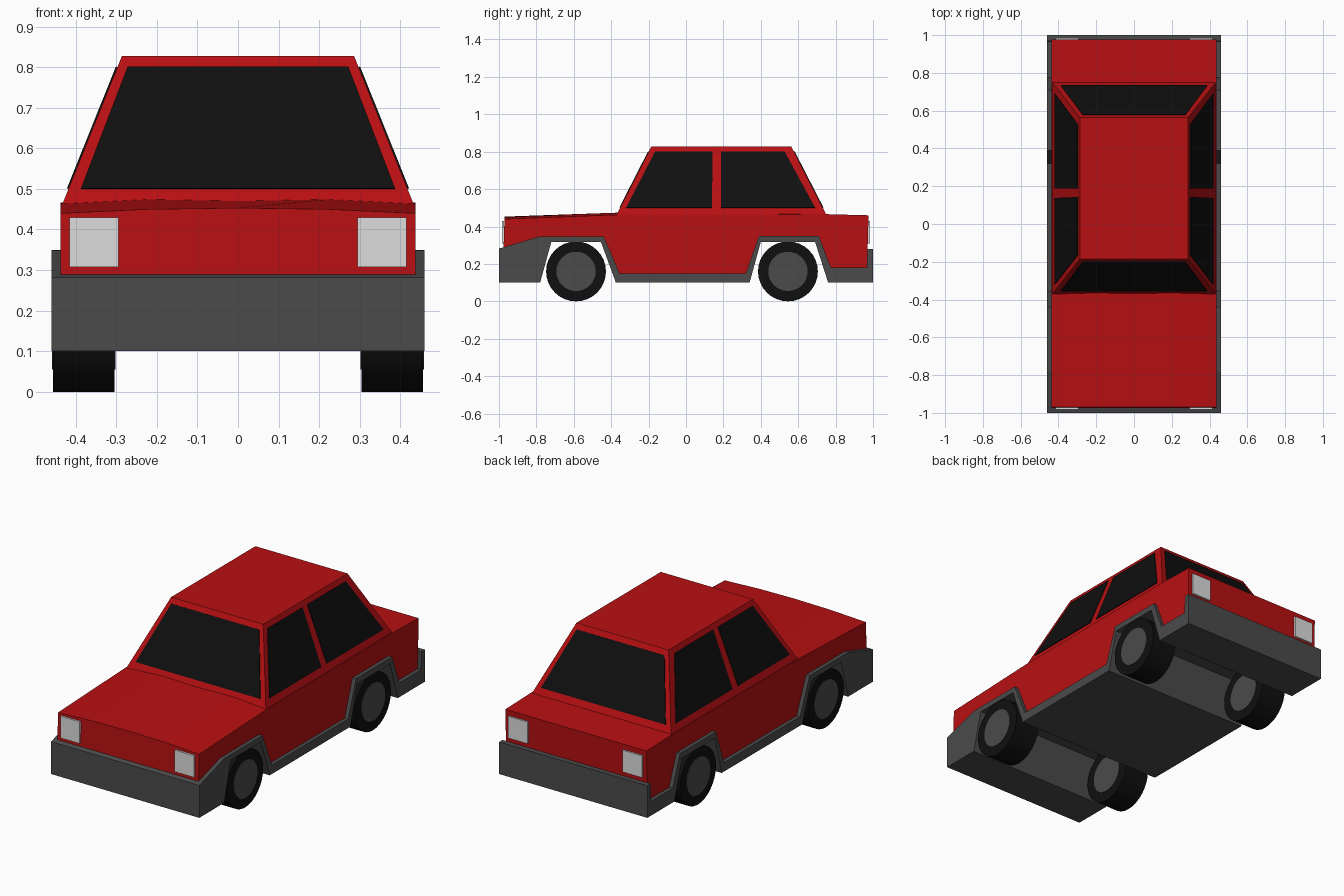
import bpy, bmesh, math
from mathutils import Vector

if "Cube" in bpy.data.objects:
    bpy.data.objects.remove(bpy.data.objects["Cube"])


def material(name, r, g, b):
    m = bpy.data.materials.new(name)
    m.diffuse_color = (r, g, b, 1)
    m.use_nodes = True
    m.node_tree.nodes["Principled BSDF"].inputs["Base Color"].default_value = m.diffuse_color
    return m


RED = material("red paint", 0.48, 0.005, 0.006)
GREY = material("grey trim", 0.07, 0.07, 0.07)
BLACK = material("black glass and rubber", 0.005, 0.005, 0.005)
WHITE = material("light lens", 0.72, 0.72, 0.72)


def finish(bm, name, mat):
    bmesh.ops.recalc_face_normals(bm, faces=bm.faces)
    me = bpy.data.meshes.new(name)
    bm.to_mesh(me)
    bm.free()
    me.materials.append(mat)
    ob = bpy.data.objects.new(name, me)
    bpy.context.collection.objects.link(ob)
    return ob


def loft(name, sections, mat):
    """Solid through a list of matching closed loops."""
    bm = bmesh.new()
    rings = [[bm.verts.new(p) for p in s] for s in sections]
    n = len(rings[0])
    for a, b in zip(rings, rings[1:]):
        for i in range(n):
            j = (i + 1) % n
            bm.faces.new((a[i], a[j], b[j], b[i]))
    bm.faces.new(rings[0])
    bm.faces.new(rings[-1])
    return finish(bm, name, mat)


# Grey lower shell: side profile with wheel arches, extruded across the width
trim = [(-1, .282), (-.78, .348), (-.44, .348), (-.355, .15), (.32, .15),
        (.39, .35), (.71, .35), (.775, .18), (.967, .18), (.97, .28), (1, .28),
        (1, .10), (.76, .10), (.69, .318), (.40, .318), (.34, .10),
        (-.375, .10), (-.455, .318), (-.72, .318), (-.78, .10), (-1, .10)]
loft("lower_trim", [[(x, y, z) for y, z in trim] for x in (-.46, .46)], GREY)

# Red body: slices across the width, bonnet and boot slightly crowned
under = [(.968, .17), (.77, .17), (.705, .34), (.395, .34), (.325, .14),
         (-.36, .14), (-.445, .338), (-.78, .338), (-.976, .272)]
slices = []
for x, nose, cowl in ((-.438, .44, .463), (-.22, .45, .474), (0, .453, .47),
                      (.22, .45, .474), (.438, .44, .463)):
    deck = [(-.97, nose), (-.37, cowl), (.75, .466), (.976, .46)]
    slices.append([(x, y, z) for y, z in deck + under])
loft("body", slices, RED)

# Cabin: tapered block
Z0, Z1 = .45, .828
X0, X1 = .438, .286
F0, F1 = -.378, -.185
B0, B1 = .757, .563


def lerp(a, b, z):
    return a + (b - a) * (z - Z0) / (Z1 - Z0)


loft("cabin", [[(-x, f, z), (x, f, z), (x, b, z), (-x, b, z)]
               for x, f, b, z in ((X0, F0, B0, Z0), (X1, F1, B1, Z1))], RED)


def plate(name, pts, out, mat, thick=.004):
    """Thin plate standing just proud of the surface through pts."""
    pts = [Vector(p) for p in pts]
    n = (pts[1] - pts[0]).cross(pts[2] - pts[0]).normalized()
    if n.dot(Vector(out)) < 0:
        n = -n
    loft(name, [[p - n * .002 for p in pts], [p + n * thick for p in pts]], mat)


# Windscreen and rear window
screen = [(-.387, .5), (.387, .5), (.272, .8), (-.272, .8)]
plate("windscreen", [(x, lerp(F0, F1, z), z) for x, z in screen], (0, -1, 0), BLACK)
plate("rear_window", [(x, lerp(B0, B1, z), z) for x, z in screen], (0, 1, 0), BLACK)

# Side windows, mirrored
front_pane = [(-.32, .5), (.138, .5), (.143, .8), (-.165, .8)]
back_pane = [(.188, .5), (.69, .5), (.527, .8), (.187, .8)]
for s, side in ((1, "right"), (-1, "left")):
    for pane, pos in ((front_pane, "front"), (back_pane, "back")):
        plate(f"{pos}_{side}_window",
              [(s * lerp(X0, X1, z), y, z) for y, z in pane], (s, 0, 0), BLACK)

    # Head and tail lights
    for pos, y, d in (("head", -.974, -1), ("tail", .976, 1)):
        plate(f"{pos}light_{side}",
              [(s * x, y, z) for x, z in ((.295, .308), (.415, .308), (.415, .43), (.295, .43))],
              (0, d, 0), WHITE, .009)


def cylinder(name, x0, x1, y, z, r, mat):
    ring = [(y + r * math.cos(i * math.tau / 32), z + r * math.sin(i * math.tau / 32))
            for i in range(32)]
    ob = loft(name, [[(x, a, b) for a, b in ring] for x in (x0, x1)], mat)
    bpy.context.view_layer.objects.active = ob
    bpy.ops.object.select_all(action='DESELECT')
    ob.select_set(True)
    bpy.ops.object.shade_smooth_by_angle(angle=math.radians(30))


# Wheels with hubs showing on both faces
for y, pos in ((-.588, "front"), (.545, "back")):
    for s, side in ((1, "right"), (-1, "left")):
        cylinder(f"{pos}_{side}_tyre", s * .305, s * .456, y, .16, .16, BLACK)
        cylinder(f"{pos}_{side}_hub", s * .302, s * .459, y, .16, .105, GREY)
